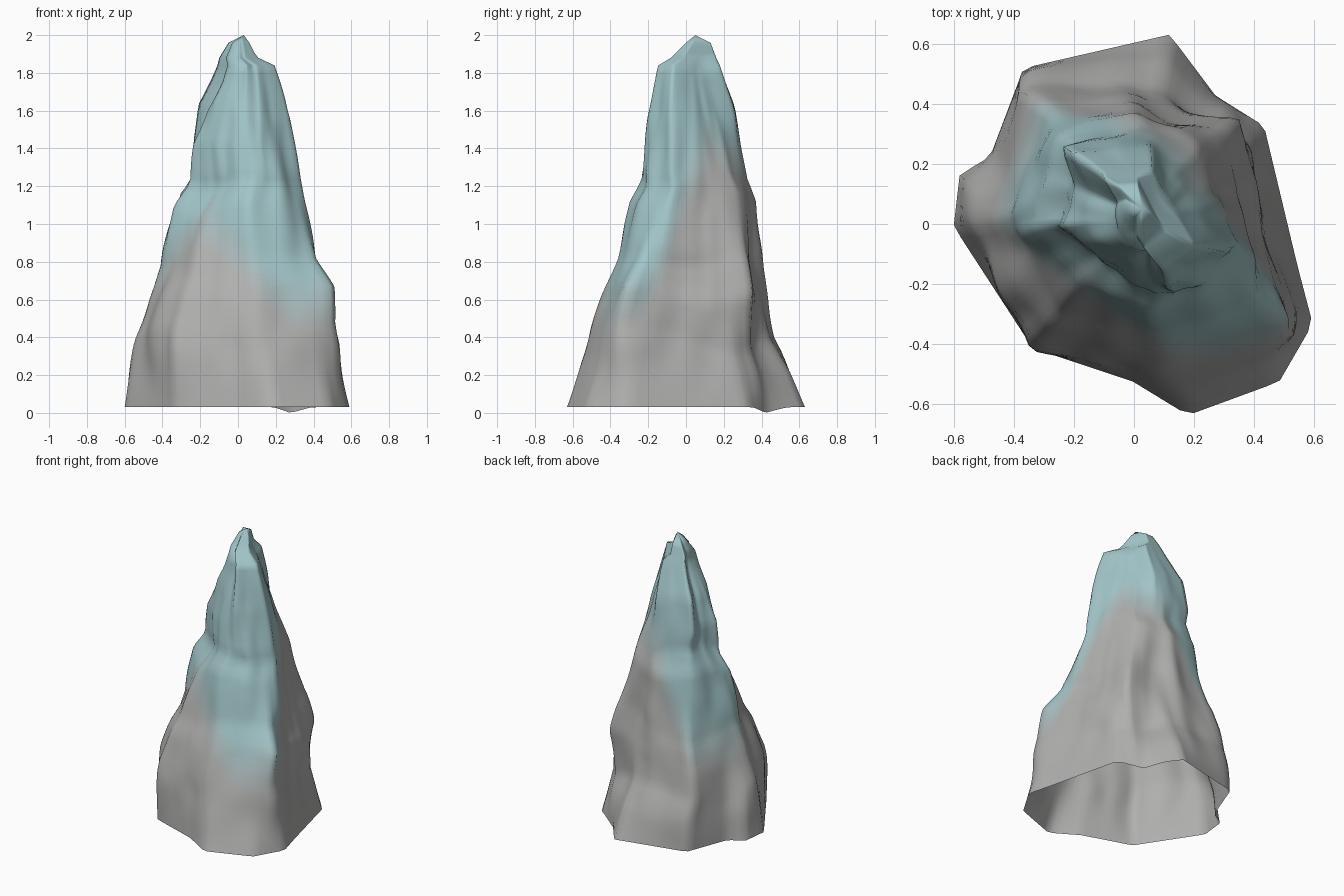
import bpy, bmesh, math
from mathutils import noise, Vector

if "Cube" in bpy.data.objects:
    bpy.data.objects.remove(bpy.data.objects["Cube"])

N = 96
# Outlines at key heights, seen from above
outlines = [
    (0.03, [(.12,.63),(.27,.43),(.43,.33),(.54,-.13),(.59,-.32),(.48,-.51),(.18,-.62),
            (0,-.51),(-.33,-.4),(-.59,0),(-.57,.17),(-.47,.23),(-.36,.52)]),
    (0.65, [(-.34,.43),(0,.43),(.17,.35),(.36,.36),(.43,-.08),(.5,-.3),(.1,-.43),(-.3,-.35),(-.47,.02)]),
    (1.2, [(0,.37),(.2,.28),(.36,-.08),(.2,-.24),(.05,-.28),(-.22,-.1),(-.33,0),(-.24,.3)]),
    (1.75, [(-.17,.24),(.04,.25),(.2,-.06),(.08,-.17)]),
]
# Silhouette: height, left, right, front, back
rows = [(.03,-.6,.59,-.63,.63), (.4,-.54,.5,-.5,.47), (.6,-.48,.5,-.44,.44), (.78,-.4,.41,-.37,.4),
        (1.12,-.34,.37,-.3,.37), (1.24,-.25,.35,-.24,.32), (1.6,-.21,.27,-.2,.26),
        (1.84,-.11,.19,-.15,.18), (1.88,-.1,.1,-.08,.16), (1.96,-.05,.06,0,.13)]
# Lower edge of the tinted area: angle in degrees, height
tint_edge = [(0,1.2), (30,1.45), (90,1.3), (130,.68), (165,.66), (225,1.05), (270,.87), (305,.56), (335,.62), (360,1.2)]

def lerp_table(table, x):
    x = min(max(x, table[0][0]), table[-1][0])
    for a, b in zip(table, table[1:]):
        if x <= b[0]:
            t = (x - a[0]) / (b[0] - a[0])
            return [p + (q - p) * t for p, q in zip(a[1:], b[1:])]

angles = [2 * math.pi * i / N for i in range(N)]
dirs = [(math.cos(a), math.sin(a)) for a in angles]

def normalised(pts):
    xs, ys = zip(*pts)
    def fit(v, span):
        return (2 * v - max(span) - min(span)) / (max(span) - min(span))
    return [(fit(x, xs), fit(y, ys)) for x, y in pts]

def radii(pts):
    # Distance from the middle to the outline in every direction
    pts = normalised(pts)
    out = []
    for dx, dy in dirs:
        best = 0
        for (ax, ay), (bx, by) in zip(pts, pts[1:] + pts[:1]):
            ex, ey = bx - ax, by - ay
            d = dx * ey - dy * ex
            if abs(d) > 1e-9:
                r, s = (ax * ey - ay * ex) / d, (ax * dy - ay * dx) / d
                if r > 0 and -1e-6 <= s <= 1 + 1e-6:
                    best = max(best, r)
        # Corners that run far in or out are softened
        out.append(max(best, .6))
    return out

# Polygons listed clockwise or anticlockwise work alike
sections = [(z, *radii(p)) for z, p in outlines]

def section(z):
    return normalised([(r * d[0], r * d[1]) for r, d in zip(lerp_table(sections, z), dirs)])

# Rock shell, open underneath
heights = []
for a, b in zip(rows, rows[1:]):
    n = math.ceil((b[0] - a[0]) / .04)
    heights += [a[0] + (b[0] - a[0]) * k / n for k in range(n)]
heights.append(rows[-1][0])

bm = bmesh.new()
rings = []
for z in heights:
    ring = []
    fade = min(1, max(0, (z - .05) / .3)) * min(1, max(0, (1.9 - z) / .3))
    for a, d, s in zip(angles, dirs, section(z)):
        # Ledges slope around the rock instead of running level
        l, r, f, b = lerp_table(rows, z + fade * .08 * math.sin(2 * a) * math.sin(a + 4 * z))
        k = 1 + fade * .06 * noise.noise(Vector((d[0] * 3, d[1] * 3, z * 3)))
        x = (l + r) / 2 + s[0] * (r - l) / 2 * k
        y = (f + b) / 2 + s[1] * (b - f) / 2 * k
        # Uneven bottom edge with one low point
        dip = max(0, 1 - abs(a - .96) / .25) if z == heights[0] else 0
        ring.append(bm.verts.new((x, y, z * (1 - dip))))
    rings.append(ring)
tip = bm.verts.new((.03, .05, 2))
for i in range(N):
    j = (i + 1) % N
    for lo, hi in zip(rings, rings[1:]):
        bm.faces.new((lo[i], lo[j], hi[j], hi[i]))
    bm.faces.new((rings[-1][i], rings[-1][j], tip))

# Tint blends from grey to pale teal
GREY, TEAL, STEPS = Vector((.43, .43, .425)), Vector((.36, .56, .58)), 10
for f in bm.faces:
    c = f.calc_center_median()
    edge = lerp_table(tint_edge, math.degrees(math.atan2(c.y, c.x)) % 360)[0]
    f.material_index = round(min(1, max(0, (c.z - edge) / .3 + .5)) * (STEPS - 1))
    f.smooth = True

mesh = bpy.data.meshes.new("rock_spire")
bm.to_mesh(mesh)
bm.free()
for s in range(STEPS):
    m = bpy.data.materials.new(f"rock_tint_{s}")
    m.diffuse_color = (*GREY.lerp(TEAL, s / (STEPS - 1)), 1)
    m.use_nodes = True
    m.node_tree.nodes["Principled BSDF"].inputs["Base Color"].default_value = m.diffuse_color
    mesh.materials.append(m)
rock = bpy.data.objects.new("rock_spire", mesh)
bpy.context.collection.objects.link(rock)
